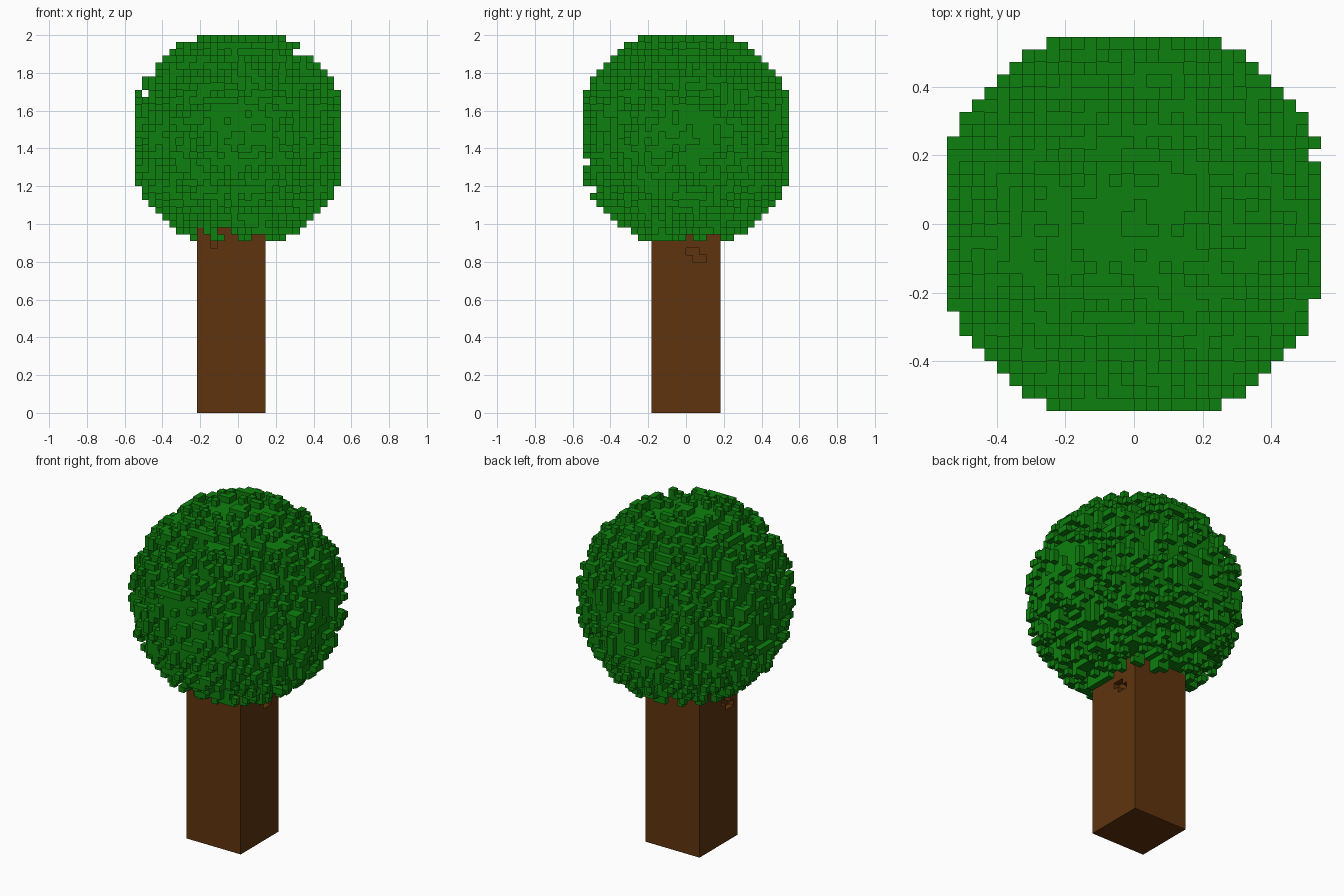
import bpy, bmesh, random
from mathutils import Vector

if "Cube" in bpy.data.objects:
    bpy.data.objects.remove(bpy.data.objects["Cube"], do_unlink=True)

random.seed(7)
V = 2 / 55            # block size: the tree is 55 blocks tall
CENTRE = 40           # crown centre height in blocks
CORE, OUTER = 14.55, 16.22   # solid ball and limit of the leafy shell
DENSITY = 0.3         # share of shell blocks that are filled


def material(name, rgb):
    m = bpy.data.materials.new(name)
    m.use_nodes = True
    m.diffuse_color = (*rgb, 1)
    bsdf = next(n for n in m.node_tree.nodes if n.type == 'BSDF_PRINCIPLED')
    bsdf.inputs["Base Color"].default_value = (*rgb, 1)
    bsdf.inputs["Roughness"].default_value = 0.9
    return m


def block_object(name, cells, filled, mat):
    """Skin a set of unit blocks, drawing only faces that border empty space."""
    bm = bmesh.new()
    verts = {}

    def vert(p):
        key = tuple(round(c) for c in p)
        if key not in verts:
            verts[key] = bm.verts.new(Vector(key) * V)
        return verts[key]

    for cell in sorted(cells):
        for axis in range(3):
            for side in (0, 1):
                step = [0, 0, 0]
                step[axis] = 2 * side - 1
                if tuple(c + s for c, s in zip(cell, step)) in filled:
                    continue
                u, w = (axis + 1) % 3, (axis + 2) % 3
                ring = []
                for a, b in ((0, 0), (1, 0), (1, 1), (0, 1)):
                    p = list(cell)
                    p[axis] += side
                    p[u] += a
                    p[w] += b
                    ring.append(vert(p))
                bm.faces.new(ring if side else ring[::-1])
    mesh = bpy.data.meshes.new(name)
    bm.to_mesh(mesh)
    bm.free()
    mesh.materials.append(mat)
    ob = bpy.data.objects.new(name, mesh)
    bpy.context.collection.objects.link(ob)
    return ob


# Trunk: square column with a few chipped blocks near the top
trunk = {(x, y, z) for x in range(-6, 4) for y in range(-5, 5) for z in range(27)}
trunk -= {(3, 0, 23), (3, 1, 23), (3, 1, 22), (3, 2, 22),
          (-6, -2, 23), (-6, -3, 23), (-6, -3, 22), (-6, -4, 22),
          (-4, -5, 24)}

# Crown: solid ball with scattered leaf blocks over it
crown = set()
for x in range(-15, 15):
    for y in range(-15, 15):
        for z in range(-15, 15):
            r = Vector((x + 0.5, y + 0.5, z + 0.5)).length
            if r < CORE or (r < OUTER and random.random() < DENSITY):
                crown.add((x, y, z + CENTRE))
crown -= trunk

filled = trunk | crown
block_object("trunk", trunk, filled, material("bark brown", (0.115, 0.034, 0.0044)))
block_object("leaf_crown", crown, filled, material("leaf green", (0.0044, 0.214, 0.0044)))
